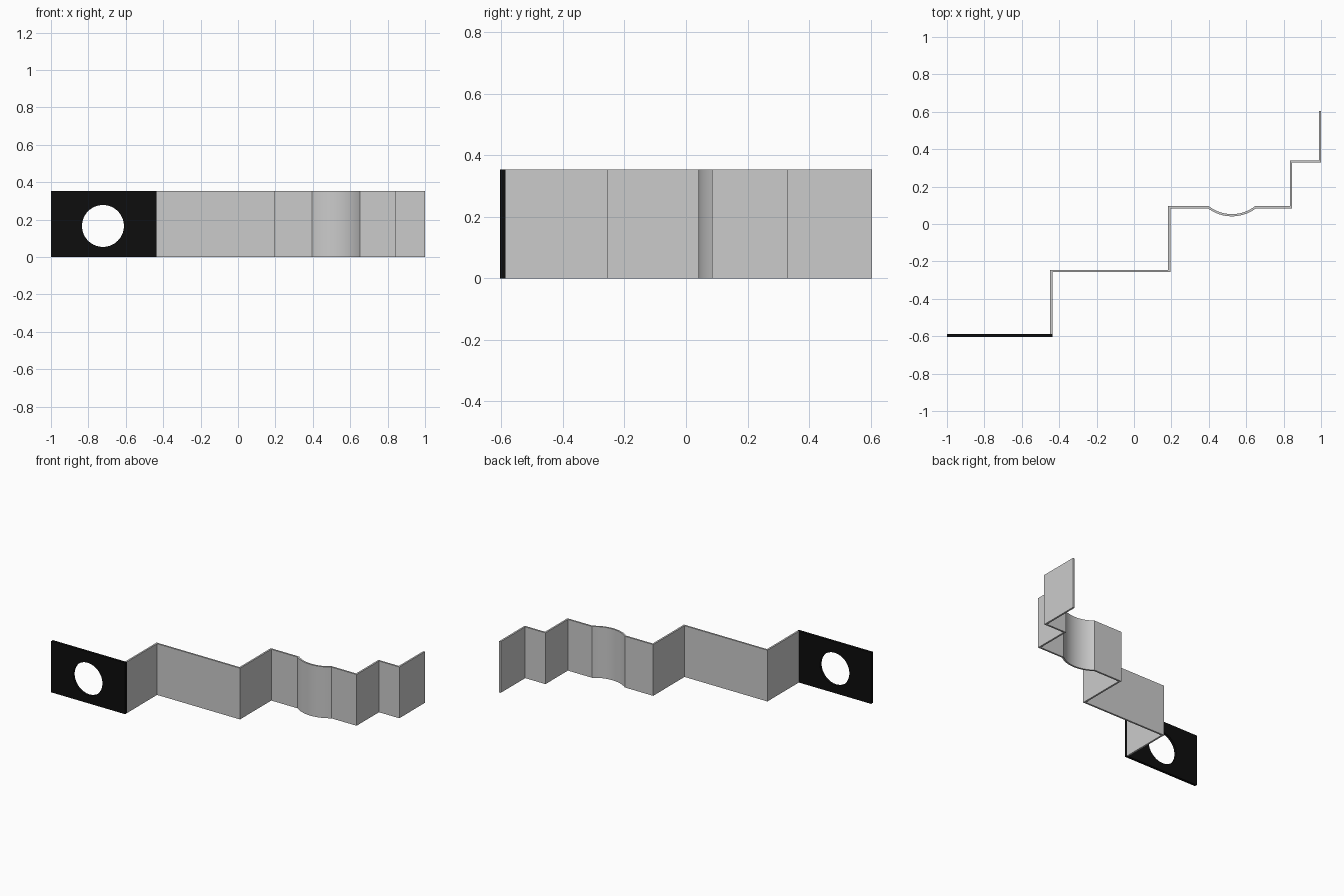
import bpy, bmesh, math
from mathutils import Vector

if "Cube" in bpy.data.objects:
    bpy.data.objects.remove(bpy.data.objects["Cube"])

HEIGHT = 0.353
THICK = 0.012


def activate(ob):
    bpy.ops.object.select_all(action='DESELECT')
    ob.select_set(True)
    bpy.context.view_layer.objects.active = ob


def ribbon_wall(name, path, thickness, height):
    """Upright wall of even thickness following a plan path (thickness goes left)."""
    pts = [Vector(p) for p in path]
    normals = []
    for a, b in zip(pts, pts[1:]):
        d = (b - a).normalized()
        normals.append(Vector((-d.y, d.x)))
    inner = []
    for i, p in enumerate(pts):
        n0 = normals[max(i - 1, 0)]
        n1 = normals[min(i, len(normals) - 1)]
        inner.append(p + (n0 + n1) * thickness / (1 + n0.dot(n1)))
    bm = bmesh.new()
    rings = []
    for o, n in zip(pts, inner):
        rings.append([bm.verts.new((q.x, q.y, z))
                      for q, z in ((o, 0), (n, 0), (n, height), (o, height))])
    for r0, r1 in zip(rings, rings[1:]):
        for k in range(4):
            j = (k + 1) % 4
            bm.faces.new((r0[k], r0[j], r1[j], r1[k]))
    bm.faces.new(rings[0])
    bm.faces.new(rings[-1][::-1])
    bmesh.ops.recalc_face_normals(bm, faces=bm.faces)
    me = bpy.data.meshes.new(name)
    bm.to_mesh(me)
    bm.free()
    ob = bpy.data.objects.new(name, me)
    bpy.context.collection.objects.link(ob)
    activate(ob)
    bpy.ops.object.shade_smooth_by_angle(angle=math.radians(25))
    return ob


# Shallow bowed section of the wall
x0, x1, base, sag = 0.395, 0.652, 0.084, 0.043
half = (x1 - x0) / 2
radius = (half ** 2 + sag ** 2) / (2 * sag)
sweep = math.asin(half / radius)
bow = []
for i in range(25):
    a = -sweep + 2 * sweep * i / 24
    bow.append(((x0 + x1) / 2 + radius * math.sin(a),
                base - sag + radius * (1 - math.cos(a))))

# Stepped facade
ribbon_wall("stepped_wall",
            [(-0.437, -0.587), (-0.437, -0.257), (0.195, -0.257), (0.195, base)]
            + bow
            + [(0.845, base), (0.845, 0.328), (1.0, 0.328), (1.0, 0.605)],
            THICK, HEIGHT)

# Black end panel with a round opening
panel = ribbon_wall("black_panel", [(-1.0, -0.605), (-0.437, -0.605)], 0.018, HEIGHT)
black = bpy.data.materials.new("black")
black.diffuse_color = (0.004, 0.004, 0.004, 1)
black.use_nodes = True
black.node_tree.nodes["Principled BSDF"].inputs["Base Color"].default_value = black.diffuse_color
panel.data.materials.append(black)

bpy.ops.mesh.primitive_cylinder_add(vertices=64, radius=0.112, depth=0.2,
                                    location=(-0.722, -0.596, 0.166),
                                    rotation=(math.pi / 2, 0, 0))
cutter = bpy.context.object
cutter.name = "opening_cutter"
cutter.hide_render = True
cutter.data.materials.append(black)
mod = panel.modifiers.new("opening", 'BOOLEAN')
mod.object = cutter
mod.operation = 'DIFFERENCE'
mod.solver = 'EXACT'
activate(panel)
bpy.ops.object.modifier_apply(modifier=mod.name)
bpy.data.objects.remove(cutter)
bpy.ops.object.shade_smooth_by_angle(angle=math.radians(25))
